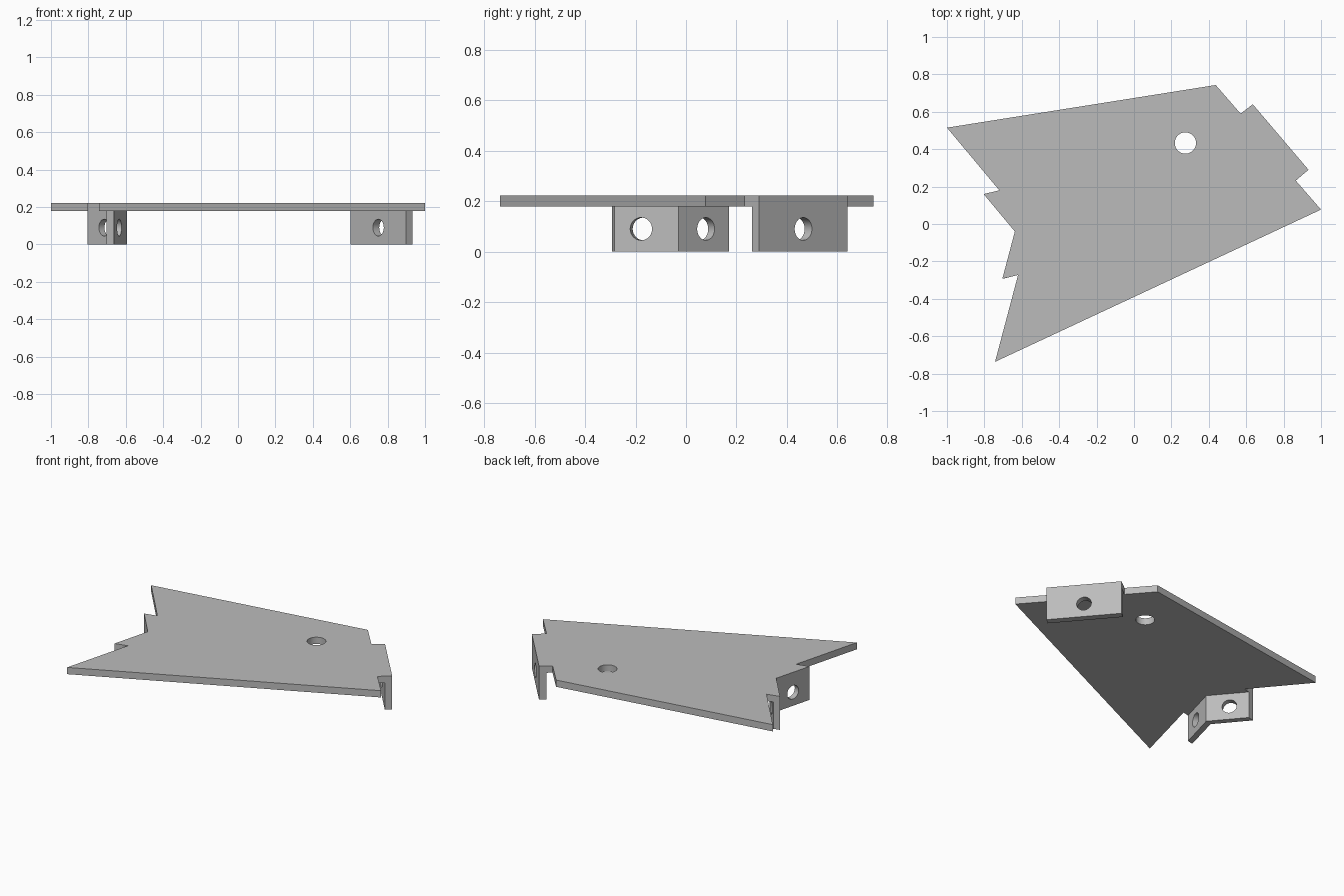
import bpy, bmesh
from mathutils import Vector

cube = bpy.data.objects.get("Cube")
if cube:
    bpy.data.objects.remove(cube)

TOP, UNDER = 0.223, 0.178

grey = bpy.data.materials.new("plain grey")
grey.use_nodes = True
grey.diffuse_color = (0.5, 0.5, 0.5, 1)
grey.node_tree.nodes["Principled BSDF"].inputs["Base Color"].default_value = (0.5, 0.5, 0.5, 1)


def prism(name, outline, z0, z1):
    """Extrude a flat outline upwards from z0 to z1."""
    bm = bmesh.new()
    face = bm.faces.new([bm.verts.new((x, y, z0)) for x, y in outline])
    top = bmesh.ops.extrude_face_region(bm, geom=[face])["geom"]
    verts = [g for g in top if isinstance(g, bmesh.types.BMVert)]
    bmesh.ops.translate(bm, vec=(0, 0, z1 - z0), verts=verts)
    bmesh.ops.recalc_face_normals(bm, faces=bm.faces)
    mesh = bpy.data.meshes.new(name)
    bm.to_mesh(mesh)
    bm.free()
    mesh.materials.append(grey)
    obj = bpy.data.objects.new(name, mesh)
    bpy.context.collection.objects.link(obj)
    return obj


def drill(obj, centre, axis, radius, depth=0.16):
    """Cut a round hole through a part."""
    bpy.ops.mesh.primitive_cylinder_add(vertices=40, radius=radius, depth=depth, location=centre)
    cutter = bpy.context.object
    cutter.hide_render = True
    cutter.rotation_euler = Vector(axis).to_track_quat("Z", "Y").to_euler()
    cutter.data.materials.append(grey)
    mod = obj.modifiers.new("hole", "BOOLEAN")
    mod.operation, mod.solver, mod.object = "DIFFERENCE", "EXACT", cutter
    bpy.context.view_layer.objects.active = obj
    bpy.ops.object.modifier_apply(modifier=mod.name)
    bpy.data.objects.remove(cutter)


def finish(obj):
    bpy.ops.object.select_all(action="DESELECT")
    obj.select_set(True)
    bpy.context.view_layer.objects.active = obj
    bpy.ops.object.shade_smooth_by_angle(angle=0.5)


# Flat plate with relief notches at the bends
plate = prism("plate", [
    (-1, 0.515), (0.437, 0.743), (0.57, 0.59), (0.635, 0.64), (0.933, 0.29),
    (0.865, 0.232), (1, 0.077), (-0.743, -0.737), (-0.62, -0.273),
    (-0.704, -0.293), (-0.637, -0.04), (-0.804, 0.16), (-0.72, 0.18)], UNDER, TOP)
drill(plate, (0.275, 0.433, 0.2), (0, 0, 1), 0.057)

# Single flange hanging from the left end
left_flange = prism("left_flange", [
    (0.635, 0.64), (0.933, 0.29), (0.899, 0.261), (0.601, 0.611)], 0, UNDER)
drill(left_flange, (0.767, 0.45, 0.09), (0.76, 0.65, 0), 0.045)

# Two mitred flanges meeting at the inward corner of the right end
right_flanges = prism("right_flanges", [
    (-0.804, 0.16), (-0.637, -0.04), (-0.704, -0.293),
    (-0.664, -0.284), (-0.594, -0.03), (-0.762, 0.17)], 0, UNDER)
drill(right_flanges, (-0.699, 0.067, 0.09), (0.76, 0.65, 0), 0.045)
drill(right_flanges, (-0.652, -0.173, 0.09), (0.963, -0.27, 0), 0.045)

for part in (plate, left_flange, right_flanges):
    finish(part)
